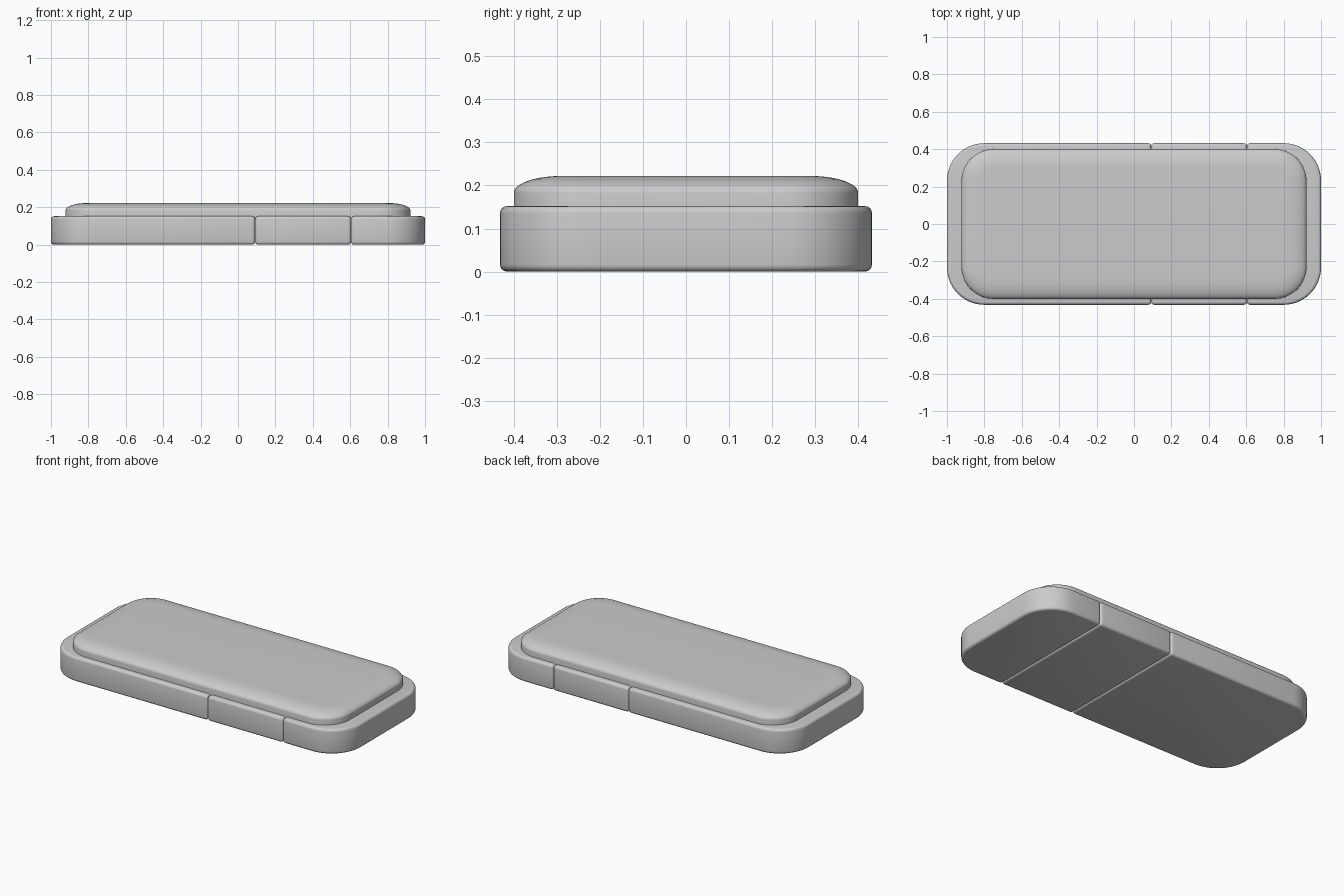
import bpy, bmesh
from math import sin, cos, pi

if "Cube" in bpy.data.objects:
    bpy.data.objects.remove(bpy.data.objects["Cube"], do_unlink=True)

grey = bpy.data.materials.new("light grey")
grey.use_nodes = True
grey.diffuse_color = (0.6, 0.6, 0.6, 1)
grey.node_tree.nodes["Principled BSDF"].inputs["Base Color"].default_value = (0.6, 0.6, 0.6, 1)


def outline(x0, x1, half_y, r_left, r_right, steps=14):
    """Rounded rectangle, counter-clockwise; a zero radius gives a square corner."""
    points = []
    for i, (sx, sy) in enumerate([(1, 1), (-1, 1), (-1, -1), (1, -1)]):
        r = r_right if sx > 0 else r_left
        cx = x1 - r if sx > 0 else x0 + r
        cy = sy * (half_y - r)
        for k in range(steps + 1 if r else 1):
            a = (i + k / steps) * pi / 2
            points.append((cx + r * cos(a), cy + r * sin(a)))
    return points


def loft(name, rings):
    """Skin a stack of (outline, height) rings and cap both ends."""
    bm = bmesh.new()
    loops = [[bm.verts.new((x, y, z)) for x, y in pts] for pts, z in rings]
    for low, high in zip(loops, loops[1:]):
        for i in range(len(low)):
            j = (i + 1) % len(low)
            bm.faces.new((low[i], low[j], high[j], high[i]))
    bm.faces.new(loops[0][::-1])
    bm.faces.new(loops[-1])
    mesh = bpy.data.meshes.new(name)
    bm.to_mesh(mesh)
    bm.free()
    mesh.materials.append(grey)
    obj = bpy.data.objects.new(name, mesh)
    bpy.context.collection.objects.link(obj)
    bpy.ops.object.select_all(action="DESELECT")
    obj.select_set(True)
    bpy.context.view_layer.objects.active = obj
    return obj


# Three base sections, split by grooves between their rounded edges
BASE_TOP = 0.152
sections = [("base_right", -1, 0.092, 0.2, 0),
            ("base_middle", 0.092, 0.604, 0, 0),
            ("base_left", 0.604, 1, 0, 0.2)]
for name, x0, x1, r_left, r_right in sections:
    pts = outline(x0, x1, 0.432, r_left, r_right)
    obj = loft(name, [(pts, 0), (pts, BASE_TOP)])
    bevel = obj.modifiers.new("rounded edges", "BEVEL")
    bevel.width = 0.016
    bevel.segments = 4
    bevel.limit_method = "ANGLE"
    bpy.ops.object.modifier_apply(modifier=bevel.name)
    bpy.ops.object.shade_smooth_by_angle()

# Cushion with straight sides and a softly domed rim
rings = [(outline(-0.922, 0.922, 0.4, 0.17, 0.17), BASE_TOP - 0.02)]
for k in range(11):
    a = k / 10 * pi / 2
    d = 0.11 * (1 - cos(a))
    pts = outline(d - 0.922, 0.922 - d, 0.4 - d, 0.17 - d, 0.17 - d)
    rings.append((pts, 0.183 + 0.039 * sin(a)))
loft("cushion", rings)
bpy.ops.object.shade_smooth_by_angle()
